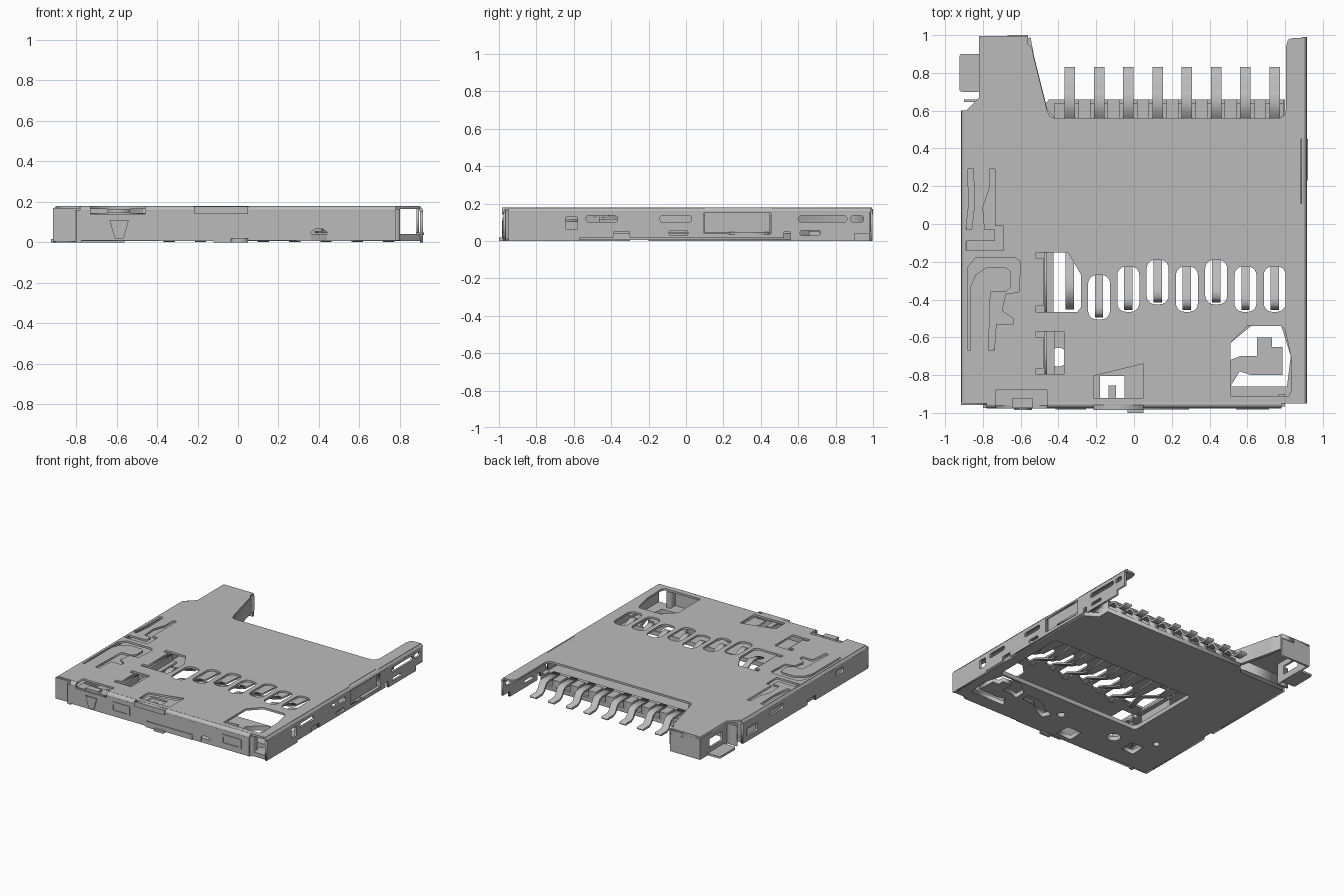
import bpy, bmesh, math
from mathutils import Matrix, Vector

metal = bpy.data.materials.new("grey_metal")
metal.diffuse_color = (0.5, 0.5, 0.5, 1)

# (u, v, depth) to world axes for each drawing plane
AXES = {
    "xy": Matrix(((1, 0, 0), (0, 1, 0), (0, 0, 1))),
    "yz": Matrix(((0, 0, 1), (1, 0, 0), (0, 1, 0))),
    "xz": Matrix(((1, 0, 0), (0, 0, -1), (0, 1, 0))),
}


def sheet(name, loops, plane, lo, hi):
    """Flat plate with holes: first loop is the outline, others are cut out."""
    cu = bpy.data.curves.new(name, "CURVE")
    cu.dimensions, cu.fill_mode, cu.extrude = "2D", "BOTH", (hi - lo) / 2
    for loop in loops:
        sp = cu.splines.new("POLY")
        sp.points.add(len(loop) - 1)
        for p, (u, v) in zip(sp.points, loop):
            p.co = (u, v, 0, 1)
        sp.use_cyclic_u = True
    tmp = bpy.data.objects.new(name + "_curve", cu)
    bpy.context.collection.objects.link(tmp)
    dg = bpy.context.evaluated_depsgraph_get()
    me = bpy.data.meshes.new_from_object(tmp.evaluated_get(dg))
    bpy.data.objects.remove(tmp)
    normal = AXES[plane] @ Vector((0, 0, 1))
    centre = Vector((abs(normal.x), abs(normal.y), abs(normal.z))) * (lo + hi) / 2
    me.transform(Matrix.Translation(centre) @ AXES[plane].to_4x4())
    bm = bmesh.new()
    bm.from_mesh(me)
    bmesh.ops.remove_doubles(bm, verts=bm.verts, dist=1e-5)
    bmesh.ops.recalc_face_normals(bm, faces=bm.faces)
    bm.to_mesh(me)
    bm.free()
    me.materials.clear()
    me.materials.append(metal)
    ob = bpy.data.objects.new(name, me)
    bpy.context.collection.objects.link(ob)
    return ob


def rr(u0, u1, v0, v1, r=0.0, n=5):
    """Rectangle with rounded corners."""
    if r == 0:
        return [(u0, v0), (u1, v0), (u1, v1), (u0, v1)]
    pts = []
    for k, (cu, cv) in enumerate([(u1 - r, v1 - r), (u0 + r, v1 - r), (u0 + r, v0 + r), (u1 - r, v0 + r)]):
        for i in range(n + 1):
            a = math.pi / 2 * (k + i / n)
            pts.append((cu + r * math.cos(a), cv + r * math.sin(a)))
    return pts


def disc(u, v, r):
    return [(u + r * math.cos(a * math.pi / 10), v + r * math.sin(a * math.pi / 10)) for a in range(20)]


def ribbon(path, t):
    """Closed outline of a strip of thickness t along a path."""
    p = [Vector(q) for q in path]
    left, right = [], []
    for i, q in enumerate(p):
        d = (p[min(i + 1, len(p) - 1)] - p[max(i - 1, 0)]).normalized()
        n = Vector((-d.y, d.x)) * t / 2
        left.append(tuple(q + n))
        right.append(tuple(q - n))
    return left + right[::-1]


def box(name, x0, x1, y0, y1, z0, z1):
    return sheet(name, [rr(x0, x1, y0, y1)], "xy", z0, z1)


T = 0.016
pins = [-0.34 + 0.155 * i for i in range(8)]
slot_ends = [(-.465, -.15), (-.505, -.27), (-.465, -.225), (-.425, -.19),
             (-.465, -.225), (-.425, -.19), (-.465, -.225), (-.465, -.225)]

# top cover with contact slots, spring cut-outs and flap windows
cover = [(-.9, -.95), (-.73, -.95), (-.73, -.88), (-.46, -.88), (-.46, -.95), (.9, -.95),
         (.9, .1), (.885, .11), (.885, .45), (.9, .46), (.9, .985), (.84, .985), (.815, .975),
         (.805, .94), (.805, .61), (.795, .575), (.77, .56), (-.42, .56), (-.445, .57),
         (-.46, .6), (-.53, .88), (-.54, .93), (-.56, .95), (-.56, .995), (-.82, .995),
         (-.82, .67), (-.89, .6), (-.9, .6)]
slots = [rr(x - .058, x + .058, a, b, .045) for x, (a, b) in zip(pins[1:], slot_ends[1:])]
first_slot = [(-.42, -.465), (-.3, -.465), (-.28, -.44), (-.28, -.27), (-.35, -.15),
              (-.52, -.15), (-.52, -.18), (-.48, -.18), (-.48, -.435), (-.52, -.435),
              (-.52, -.465)]
hook = [(-.905 + .025, -.67), (-.865, -.67), (-.865, -.33), (-.84, -.27), (-.78, -.23), (-.68, -.23),
        (-.65, -.25), (-.65, -.33), (-.68, -.36), (-.76, -.36), (-.77, -.67), (-.74, -.67),
        (-.73, -.53), (-.64, -.53), (-.64, -.5), (-.7, -.46), (-.68, -.37), (-.61, -.36),
        (-.6, -.2), (-.63, -.18), (-.84, -.18), (-.88, -.23)]
finger = [(-.89, -.14), (-.69, -.14), (-.69, -.01), (-.735, -.01), (-.735, .29), (-.765, .29),
          (-.765, .19), (-.8, .09), (-.79, -.03), (-.735, -.03), (-.735, -.09), (-.89, -.09)]
finger_gap = [(-.89, -.03), (-.86, -.03), (-.845, .1), (-.85, .29), (-.88, .29), (-.875, .1)]
lower_flap = [(-.52, -.795), (-.37, -.795), (-.37, -.57), (-.52, -.57), (-.52, -.6),
              (-.48, -.6), (-.48, -.765), (-.52, -.765)]
flap_window = [(-.215, -.92), (.05, -.92), (.05, -.74), (-.215, -.805)]
corner_window = [(.51, -.91), (.82, -.91), (.835, -.88), (.83, -.7), (.8, -.56), (.78, -.54),
                 (.6, -.54), (.51, -.63)]
sheet("top_cover", [cover, first_slot, hook, finger, finger_gap, lower_flap, flap_window,
                    corner_window] + slots, "xy", .18 - T, .18)

# rounded bends joining the cover to the walls
arc = [(0.02 * math.sin(a * math.pi / 10), 0.152 + 0.02 * math.cos(a * math.pi / 10)) for a in range(6)]
for s, name, y0, y1 in ((-1, "left_bend", -.95, .6), (1, "right_bend", -.95, .99)):
    sheet(name, [ribbon([(s * (.887 + u), v) for u, v in arc], T)], "xz", y0, y1)
for name, x0, x1 in (("front_bend_a", -.78, -.73), ("front_bend_b", -.46, .78)):
    sheet(name, [ribbon([(-.948 - u, v) for u, v in arc], T)], "yz", x0, x1)

# side walls with punched slots
right = [(-.95, 0), (-.57, 0), (-.57, .015), (-.39, .015), (-.385, .05), (-.305, .05), (-.3, .015),
         (.52, .015), (.525, .05), (.555, .05), (.56, 0), (.9, 0), (.9, .04), (.985, .04),
         (.985, .155), (-.95, .155)]
sheet("right_wall", [right, rr(-.535, -.365, .1, .135, .016), rr(-.14, .03, .1, .135, .016),
                     rr(.6, .86, .1, .135, .016), rr(.88, .95, .1, .135, .016), rr(-.645, -.58, .06, .13, .01),
                     rr(-.09, .01, .03, .055, .01), rr(.61, .72, .03, .055, .01),
                     rr(.095, .455, .04, .15)], "yz", .899, .915)
sheet("right_spring_leaf", [rr(.1, .45, .045, .172)], "yz", .882, .894)
box("right_spring_foot", .88, .92, .23, .45, .035, .048)
left = [(-.95, 0), (-.3, 0), (-.3, .04), (-.2, .04), (-.2, 0), (.6, 0), (.6, .155), (-.95, .155)]
sheet("left_wall", [left, rr(-.65, -.55, .09, .13, .016), rr(.1, .27, .09, .13, .016),
                    rr(.42, .55, .04, .1, .01)], "yz", -.915, -.899)
sheet("left_rear_wall", [rr(.66, .995, 0, .165), rr(.72, .88, .05, .12, .01)], "yz", -.82, -.804)

# rear left corner: end wall, slanted guide wall and solder foot
sheet("rear_wall", [rr(-.82, -.56, 0, .165)], "xz", .98, .996)
box("rear_lip", -.67, -.56, .98, 1.0, .14, .17)
sheet("guide_wall", [ribbon([(-.43, .56), (-.47, .6), (-.54, .88), (-.56, .985)], .025)], "xy", .05, .164)
sheet("rear_foot", [rr(-.925, -.81, .7, .9, .015)], "xy", .0, .016)
box("left_rear_step", -.9, -.81, .645, .66, .0, .16)

# front wall with raised frames, tabs and lower edge
sheet("front_wall", [[(-.78, .01), (-.12, .01), (-.12, .0), (.05, .0), (.05, .01), (.36, .01),
                      (.36, .05), (.38, .065), (.42, .065), (.44, .05), (.44, .01), (.78, .01),
                      (.78, .155), (-.46, .155), (-.46, .14), (-.73, .14), (-.73, .155), (-.78, .155)]],
      "xz", -.976, -.96)
sheet("front_left_wall", [rr(-.915, -.78, .005, .17)], "xz", -.958, -.942)
for i, (x0, x1) in enumerate(((-.415, -.255), (.54, .715))):
    sheet(f"front_frame_{i}", [rr(x0, x1, .045, .125, .012), rr(x0 + .018, x1 - .018, .06, .11, .008)],
          "xz", -.982, -.974)
sheet("front_latch", [[(-.61, .02), (-.565, .02), (-.54, .11), (-.635, .11)]], "xz", -.984, -.97)
sheet("front_upper_tab", [rr(-.215, .05, .14, .178)], "xz", -.984, -.95)
sheet("front_lower_tab", [rr(-.11, .29, .01, .05)], "xz", -.982, -.972)
box("front_stop", -.035, .05, -1.0, -.96, 0, .018)
box("front_left_foot", -.8, -.77, -.975, -.94, 0, .16)
box("front_right_post", .765, .8, -.965, -.9, .01, .165)

# depressed flaps below the cover
box("front_left_ledge", -.73, -.46, -.96, -.88, .13, .145)
box("front_left_clip", -.645, -.535, -.975, -.925, .145, .165)
sheet("centre_flap", [[(-.215, -.92), (-.18, -.92), (-.18, -.805), (-.05, -.805), (-.05, -.92),
                       (.05, -.92), (.05, -.74), (-.215, -.805)]], "xy", .14, .155)
box("centre_tongue", -.135, -.095, -.95, -.855, .135, .15)
for i, (y0, y1) in enumerate(((-.465, -.15), (-.795, -.57))):
    sheet(f"bent_flap_{i}", [rr(y0, y1, .04, .165)], "yz", -.475, -.46)
box("lower_flap_plate", -.475, -.42, -.795, -.57, .1, .115)
box("upper_flap_plate", -.475, -.425, -.465, -.15, .1, .115)

# floor with contact window and openings
floor = [(-.9, -.95), (-.6, -.95), (-.6, -.97), (.78, -.97), (.78, -.95), (.9, -.95), (.9, .5),
         (.8, .56), (.8, .66), (-.45, .66), (-.5, .6), (-.9, .6)]
corner_hole = [(.51, -.86), (.81, -.86), (.83, -.7), (.78, -.54), (.62, -.54), (.51, -.63), (.51, -.72),
               (.56, -.7), (.65, -.7), (.65, -.6), (.73, -.6), (.73, -.65), (.785, -.65), (.785, -.8),
               (.62, -.8), (.56, -.78)]
curved_slot = ribbon([(.17, -.78), (.26, -.74), (.34, -.68), (.46, -.67)], .07)
sheet("floor", [floor, rr(-.45, .82, -.525, .1, .03), corner_hole, curved_slot, disc(-.4, -.705, .05),
                disc(-.7, -.584, .025), disc(.1, -.7, .03), rr(-.66, -.55, -.8, -.68),
                rr(-.18, -.05, -.93, -.805)], "xy", .006, .04)
# slider block under the left of the cover
box("slider_block", -.899, -.56, -.66, .58, .04, .135)
box("slider_front_block", -.899, -.74, -.93, -.66, .04, .135)

# rear bar carrying the contacts
box("contact_bar", -.42, .8, .5, .64, .04, .075)
for i, x in enumerate(pins):
    box(f"bar_rib_{i}", x + .045, min(x + .11, .8), .56, .66, .04, .095)

# spring contacts with wide roots, and stepped tails
for i, (x, (a, b)) in enumerate(zip(pins, slot_ends)):
    sheet(f"contact_root_{i}", [[(x - .055, .12), (x + .055, .12), (x + .025, b + .06), (x - .025, b + .06)]],
          "xy", .045, .057)
    arm = [(b + .08, .051), (b, .075), (b - .12, .13), (b - .17, .15), (b - .2, .15), (a + .015, .125)]
    sheet(f"contact_arm_{i}", [ribbon(arm, .012)], "yz", x - .022, x + .022)
    tail = [(.54, .085), (.68, .085), (.705, .075), (.735, .025), (.76, .01), (.83, .01)]
    sheet(f"contact_tail_{i}", [ribbon(tail, .016)], "yz", x - .028, x + .028)
